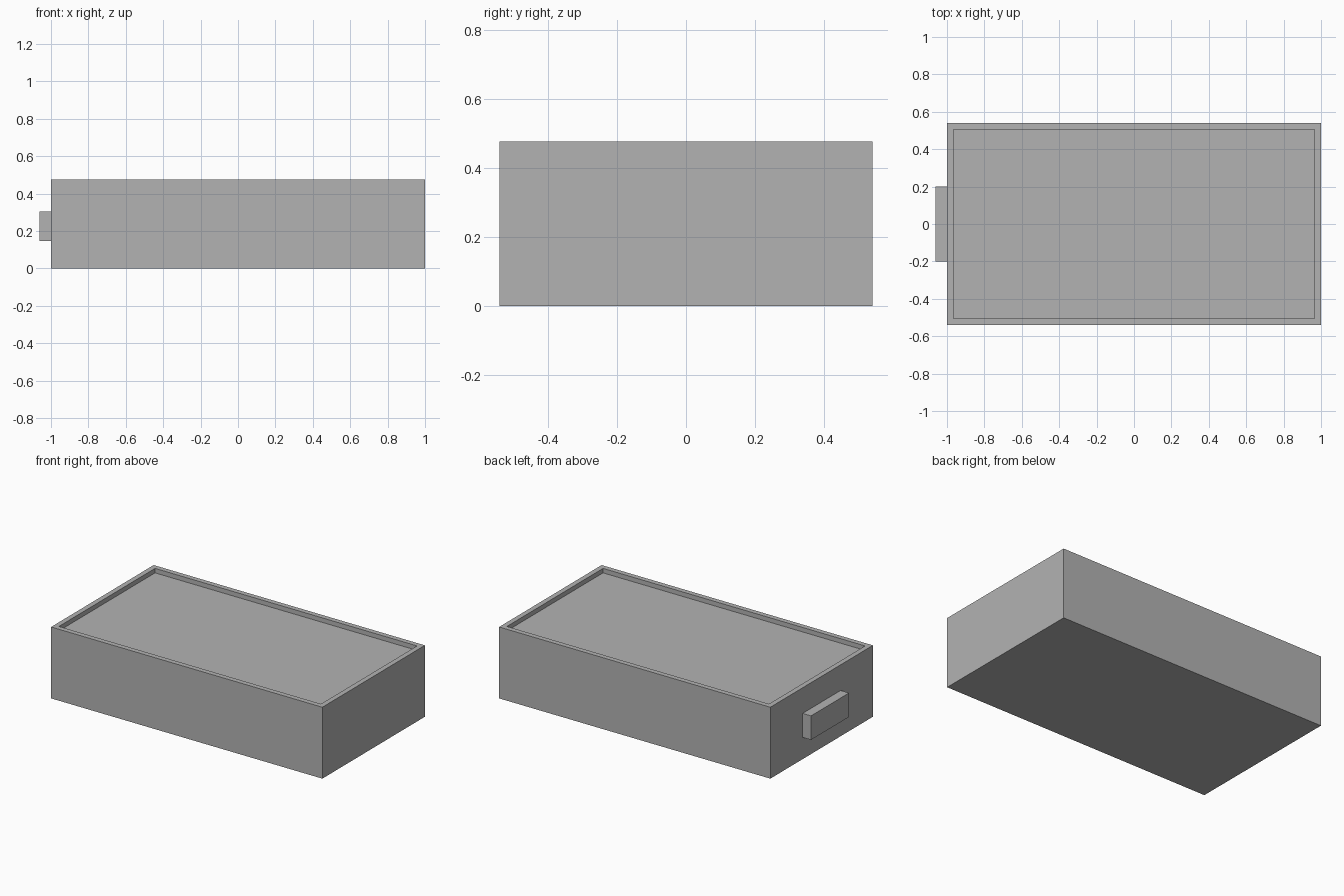
import bpy
import bmesh
from mathutils import Vector

WIDTH, DEPTH, HEIGHT = 2.0, 1.08, 0.476
RIM = 0.034

old = bpy.data.objects.get("Cube")
if old:
    bpy.data.objects.remove(old, do_unlink=True)

# Single flat grey
grey = bpy.data.materials.new("plain grey")
grey.use_nodes = True
colour = (0.45, 0.45, 0.45, 1.0)
grey.diffuse_color = colour
grey.node_tree.nodes["Principled BSDF"].inputs["Base Color"].default_value = colour


def recess(bm, direction, low, high, depth):
    """Sink a rectangular pocket, bounded by low and high, into the outer face."""
    normal = Vector(direction)
    bm.normal_update()
    face = max(bm.faces, key=lambda f: f.normal.dot(normal) * f.calc_center_median().dot(normal))
    # Outline of the opening
    bmesh.ops.inset_region(bm, faces=[face], thickness=0.01, use_even_offset=True)
    centre = face.calc_center_median()
    for v in face.verts:
        for i in range(3):
            if not direction[i]:
                v.co[i] = low[i] if v.co[i] < centre[i] else high[i]
    # Side walls and floor of the pocket
    inner = bmesh.ops.inset_region(bm, faces=[face], thickness=0, depth=0)
    for v in face.verts:
        v.co -= normal * depth


# Solid box body
bm = bmesh.new()
bmesh.ops.create_cube(bm, size=1)
for v in bm.verts:
    v.co = Vector((v.co.x * WIDTH, v.co.y * DEPTH, (v.co.z + 0.5) * HEIGHT))

# Shallow tray in the top, then the hand slot in the left end
x, y = WIDTH / 2 - RIM, DEPTH / 2 - RIM
recess(bm, (0, 0, 1), (-x, -y, 0), (x, y, 0), 0.03)
recess(bm, (1, 0, 0), (0, -0.2, 0.145), (0, 0.2, 0.305), 0.062)

bmesh.ops.recalc_face_normals(bm, faces=bm.faces)
mesh = bpy.data.meshes.new("box_body")
bm.to_mesh(mesh)
bm.free()
mesh.materials.append(grey)
body = bpy.data.objects.new("box_body", mesh)
bpy.context.collection.objects.link(body)
